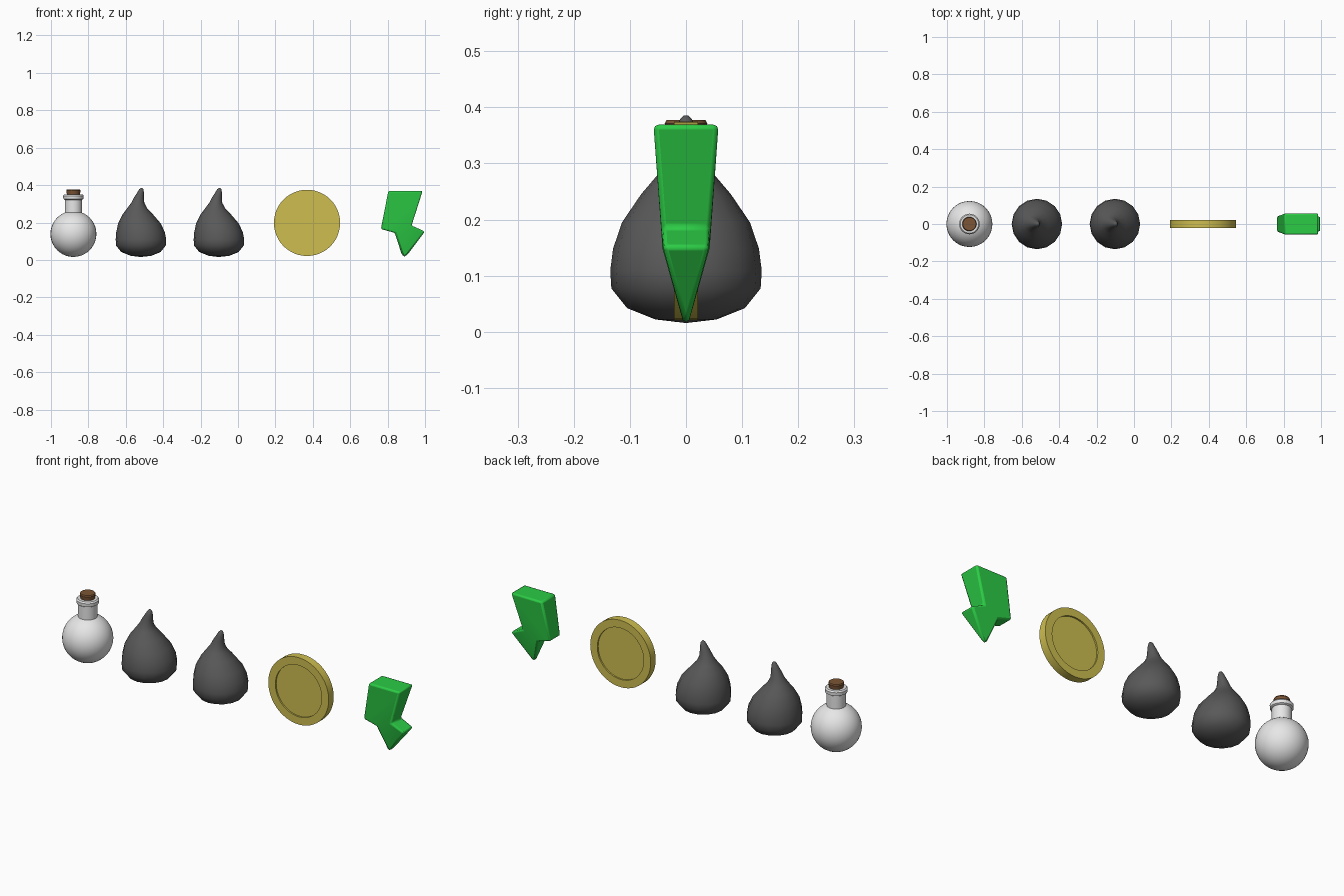
import bpy, bmesh
from math import sin, cos, pi
from mathutils import Matrix

cube = bpy.data.objects.get("Cube")
if cube:
    bpy.data.objects.remove(cube)


def material(name, rgb):
    m = bpy.data.materials.new(name)
    m.use_nodes = True
    m.diffuse_color = (*rgb, 1)
    m.node_tree.nodes["Principled BSDF"].inputs["Base Color"].default_value = (*rgb, 1)
    return m


pale_glass = material("pale glass", (0.8, 0.8, 0.8))
cork_brown = material("cork brown", (0.2, 0.09, 0.035))
charcoal = material("charcoal", (0.1, 0.1, 0.1))
gold = material("gold", (0.61, 0.51, 0.08))
green = material("green", (0.025, 0.6, 0.06))


def finish(bm, name, mat, location, angle):
    bmesh.ops.recalc_face_normals(bm, faces=bm.faces)
    mesh = bpy.data.meshes.new(name)
    bm.to_mesh(mesh)
    bm.free()
    mesh.materials.append(mat)
    obj = bpy.data.objects.new(name, mesh)
    obj.location = location
    bpy.context.collection.objects.link(obj)
    bpy.ops.object.select_all(action="DESELECT")
    obj.select_set(True)
    bpy.context.view_layer.objects.active = obj
    bpy.ops.object.shade_smooth_by_angle(angle=angle)
    return obj


def lathe(name, profile, mat, location, segments=32, upright=False, angle=0.6):
    """Stack rings of (radius, height, optional sideways shift), capped at both ends."""
    bm = bmesh.new()
    rings = []
    for r, z, *shift in profile:
        dx = shift[0] if shift else 0
        rings.append([bm.verts.new((dx + r * cos(2 * pi * i / segments),
                                    r * sin(2 * pi * i / segments), z))
                      for i in range(segments)])
    for a, b in zip(rings, rings[1:]):
        for i in range(segments):
            j = (i + 1) % segments
            bm.faces.new((a[i], a[j], b[j], b[i]))
    bm.faces.new(rings[0][::-1])
    bm.faces.new(rings[-1])
    if upright:
        bm.transform(Matrix.Rotation(pi / 2, 4, "X"))
    return finish(bm, name, mat, location, angle)


# Round flask: globe, neck and lip, with a tapered stopper
flask_x = -0.88
globe = [(max(0.123 * sin(pi * k / 20), 0.001), 0.139 - 0.123 * cos(pi * k / 20))
         for k in range(21)]
lathe("flask_globe", globe, pale_glass, (flask_x, 0, 0))
lathe("flask_neck", [(0.046, 0.23), (0.046, 0.33)], pale_glass, (flask_x, 0, 0))
lathe("flask_lip", [(0.046, 0.321), (0.054, 0.326), (0.055, 0.343), (0.049, 0.35)],
      pale_glass, (flask_x, 0, 0))
lathe("stopper", [(0.032, 0.33), (0.038, 0.371), (0.035, 0.377)],
      cork_brown, (flask_x, 0, 0), segments=20)

# Two drops with a leaning tip
drop = [(0.004, 0.016), (0.055, 0.022), (0.105, 0.042), (0.133, 0.077),
        (0.135, 0.109), (0.130, 0.148, -0.002), (0.114, 0.195, -0.008),
        (0.080, 0.245, -0.017), (0.052, 0.278, -0.020), (0.035, 0.305, -0.017),
        (0.026, 0.335, -0.010), (0.018, 0.36, -0.002), (0.011, 0.378, 0.002),
        (0.004, 0.385, 0.003)]
for side, x in (("right", -0.519), ("left", -0.102)):
    lathe(side + "_drop", drop, charcoal, (x, 0, 0), segments=16, angle=pi)

# Coin with a raised border on both faces
coin = [(0.002, -0.013), (0.136, -0.013), (0.136, -0.021), (0.177, -0.021),
        (0.177, 0.021), (0.136, 0.021), (0.136, 0.013), (0.002, 0.013)]
lathe("coin", coin, gold, (0.369, 0, 0.198), segments=48, upright=True)

# Lightning bolt: outline points with half depth, thinning down to a single tip
outline = [(0.804, 0.369, 0.058), (0.987, 0.369, 0.058), (0.928, 0.184, 0.044),
           (0.999, 0.152, 0.042), (0.838, 0.145, 0.042), (0.764, 0.165, 0.043)]
bm = bmesh.new()
front = [bm.verts.new((x, -d, z)) for x, z, d in outline]
back = [bm.verts.new((x, d, z)) for x, z, d in outline]
tip = bm.verts.new((0.885, 0, 0.0))
for f in (front, back):
    bm.faces.new((f[0], f[1], f[2], f[4], f[5]))
    bm.faces.new((f[2], f[3], tip, f[4]))
for a, b in ((0, 1), (1, 2), (2, 3), (4, 5), (5, 0)):
    bm.faces.new((front[a], front[b], back[b], back[a]))
for a in (3, 4):
    bm.faces.new((front[a], back[a], tip))
bolt = finish(bm, "lightning_bolt", green, (0, 0, 0), 0.4)
bevel = bolt.modifiers.new("soft_edges", "BEVEL")
bevel.width = 0.009
bevel.segments = 2
bevel.limit_method = "ANGLE"
bevel.angle_limit = 0.6
